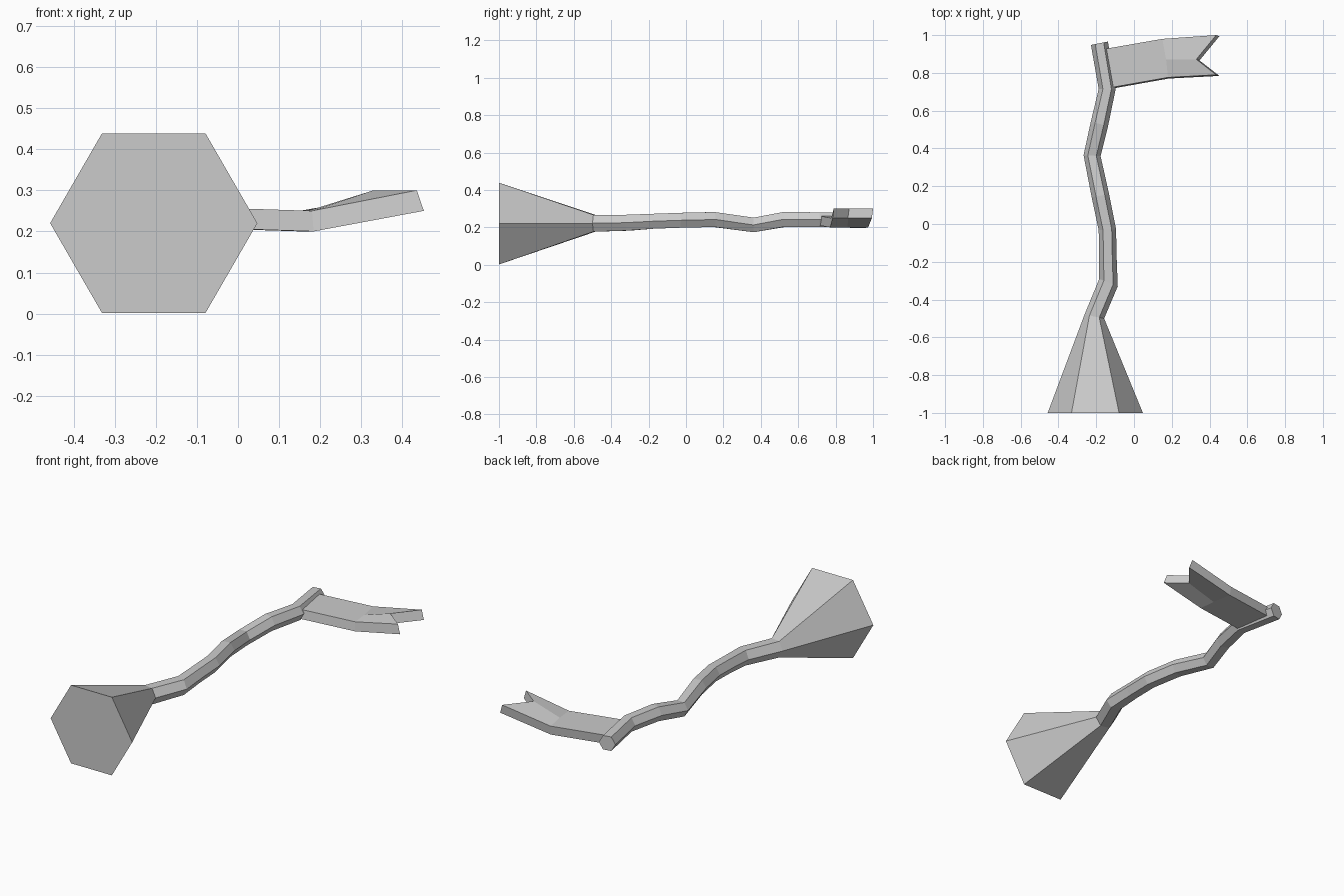
import bpy, bmesh
from math import cos, sin, pi
from mathutils import Vector

if "Cube" in bpy.data.objects:
    bpy.data.objects.remove(bpy.data.objects["Cube"])


def make_object(bm, name):
    bmesh.ops.recalc_face_normals(bm, faces=bm.faces)
    mesh = bpy.data.meshes.new(name)
    bm.to_mesh(mesh)
    bm.free()
    obj = bpy.data.objects.new(name, mesh)
    bpy.context.collection.objects.link(obj)
    return obj


# Bent six-sided pole with a flared base: x, y, z, radius, sideways tilt
rings = [
    (-0.205, -1.0, 0.22, 0.252, 0),
    (-0.21, -0.49, 0.222, 0.052, -0.2),
    (-0.135, -0.31, 0.225, 0.049, -0.4),
    (-0.138, -0.17, 0.233, 0.046, -0.05),
    (-0.141, -0.03, 0.238, 0.046, 0.05),
    (-0.178, 0.15, 0.242, 0.046, 0.2),
    (-0.222, 0.362, 0.213, 0.045, -0.05),
    (-0.183, 0.53, 0.243, 0.046, -0.22),
    (-0.142, 0.715, 0.241, 0.045, 0.0),
    (-0.183, 0.957, 0.235, 0.045, 0.2),
]
bm = bmesh.new()
loops = []
for x, y, z, r, tilt in rings:
    side = Vector((1, tilt, 0)) * r
    loops.append([bm.verts.new(Vector((x, y, z)) + side * cos(i * pi / 3)
                               + Vector((0, 0, r * sin(i * pi / 3)))) for i in range(6)])
for a, b in zip(loops, loops[1:]):
    for i in range(6):
        j = (i + 1) % 6
        bm.faces.new((a[i], a[j], b[j], b[i]))
bm.faces.new(loops[0])
bm.faces.new(loops[-1])
make_object(bm, "pole")

# Folded swallowtail flag: columns of front, middle and back points
columns = [
    [(-0.125, 0.722, 0.26), (-0.145, 0.82, 0.26), (-0.165, 0.925, 0.26)],
    [(0.18, 0.776, 0.25), (0.17, 0.87, 0.25), (0.15, 0.98, 0.25)],
    [(0.435, 0.79, 0.30), (0.33, 0.872, 0.30), (0.435, 1.0, 0.30)],
]
bm = bmesh.new()
grid = [[bm.verts.new(p) for p in col] for col in columns]
top = [bm.faces.new((grid[i][j], grid[i + 1][j], grid[i + 1][j + 1], grid[i][j + 1]))
       for i in range(2) for j in range(2)]
ext = bmesh.ops.extrude_face_region(bm, geom=top, use_keep_orig=True)
for v in [g for g in ext["geom"] if isinstance(g, bmesh.types.BMVert)]:
    v.co += Vector((0.017 if v.co.x > 0.3 else 0.004, -0.006, -0.05))
make_object(bm, "flag")
